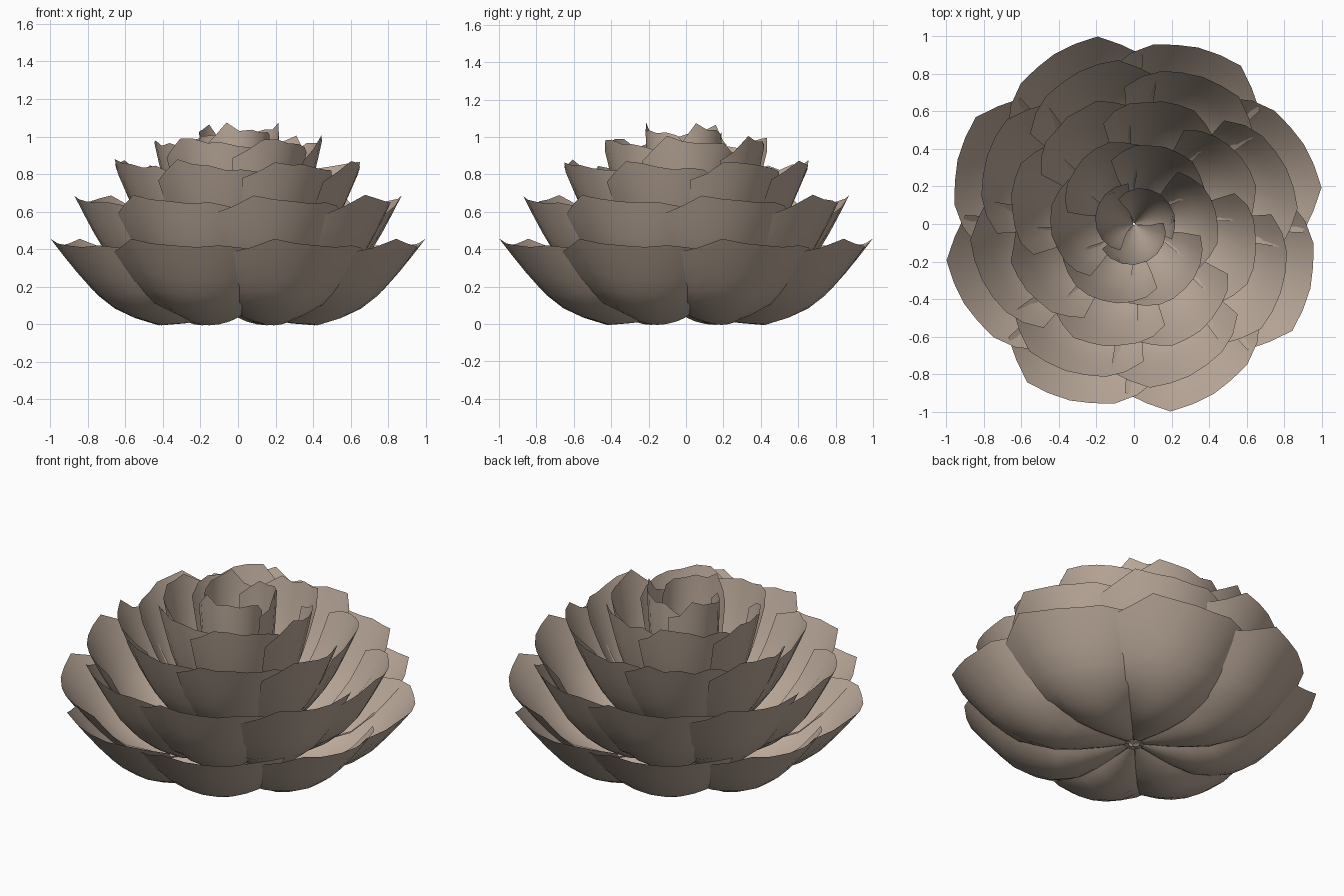
import bpy, bmesh, math, random
from mathutils import Vector, Matrix

cube = bpy.data.objects.get("Cube")
if cube:
    bpy.data.objects.remove(cube, do_unlink=True)

random.seed(4)

# One flat colour
mat = bpy.data.materials.new("dusty_beige")
mat.use_nodes = True
COLOUR = (0.50, 0.40, 0.325, 1)
mat.diffuse_color = COLOUR
mat.node_tree.nodes["Principled BSDF"].inputs["Base Color"].default_value = COLOUR

# Petal spine as (radius, height), from the base to the tip
SPINE = [Vector(p) for p in ((.05, .07), (.25, .01), (.45, -.005), (.64, .05),
                             (.78, .155), (.90, .29), (1.0, .42))]
CHORD = SPINE[-1].normalized()
# Petal length from one side edge to the other
RIM = (.89, .95, 1.03, 1.01, 1.0, .985, .985, .95, .89)
ROWS = 10


def flattened(sag):
    """The spine with its belly drawn towards the straight base-to-tip line."""
    return [CHORD * p.dot(CHORD) * (1 - sag) + p * sag for p in SPINE]


def spine_at(spine, t):
    """Point and inward normal on the spine; t may slightly pass the tip."""
    f = t * (len(spine) - 1)
    i = min(int(f), len(spine) - 2)
    a, b = spine[i], spine[i + 1]
    d = (b - a).normalized()
    return a.lerp(b, f - i), Vector((-d.y, d.x))


def add_petal(bm, spine, angle, half, pitch, rim, lean, cup):
    """A cupped sheet wrapped round the axis and pitched up from the base."""
    turn = Matrix.Rotation(pitch, 2)
    cols = len(rim)
    grid = []
    for j in range(ROWS):
        t = j / (ROWS - 1)
        row = []
        for i, length in enumerate(rim):
            u = 2 * i / (cols - 1) - 1
            p, n = spine_at(spine, t * length)
            p = turn @ (p + n * cup * u * u * min(1, 2.5 * t))
            r = max(p.x - lean * u * t, .006)
            a = angle + u * half * (.75 + .25 * min(1, 2 * t))
            row.append(bm.verts.new((r * math.cos(a), r * math.sin(a), p.y)))
        grid.append(row)
    for j in range(ROWS - 1):
        for i in range(cols - 1):
            bm.faces.new((grid[j][i], grid[j][i + 1],
                          grid[j + 1][i + 1], grid[j + 1][i]))


# name, petal count, first angle, half width, pitch, sag, reach, lean, cup
RINGS = (
    ("outer_petals", 8, 25, 28, 0, 1.0, 1.0, .03, .08),
    ("lower_petals", 8, 20, 29, 14.5, .87, 1.0, .03, .06),
    ("middle_petals", 8, 32, 30, 29, .5, .99, .03, .04),
    ("upper_petals", 6, 8, 42, 43, .38, .975, .03, .03),
    ("heart_petals", 3, 50, 72, 56, .3, .965, .03, .02),
)

for name, count, start, half, pitch, sag, reach, lean, cup in RINGS:
    bm = bmesh.new()
    spine = flattened(sag)
    for k in range(count):
        # Edges grow more uneven towards the heart
        rim = [v * reach + random.uniform(-.03, .03) * (1 - sag) for v in RIM]
        angle = start + k * 360 / count
        add_petal(bm, spine, math.radians(angle), math.radians(half),
                  math.radians(pitch), rim, lean, cup)
    mesh = bpy.data.meshes.new(name)
    bm.to_mesh(mesh)
    bm.free()
    mesh.materials.append(mat)
    mesh.shade_smooth()
    obj = bpy.data.objects.new(name, mesh)
    bpy.context.collection.objects.link(obj)
